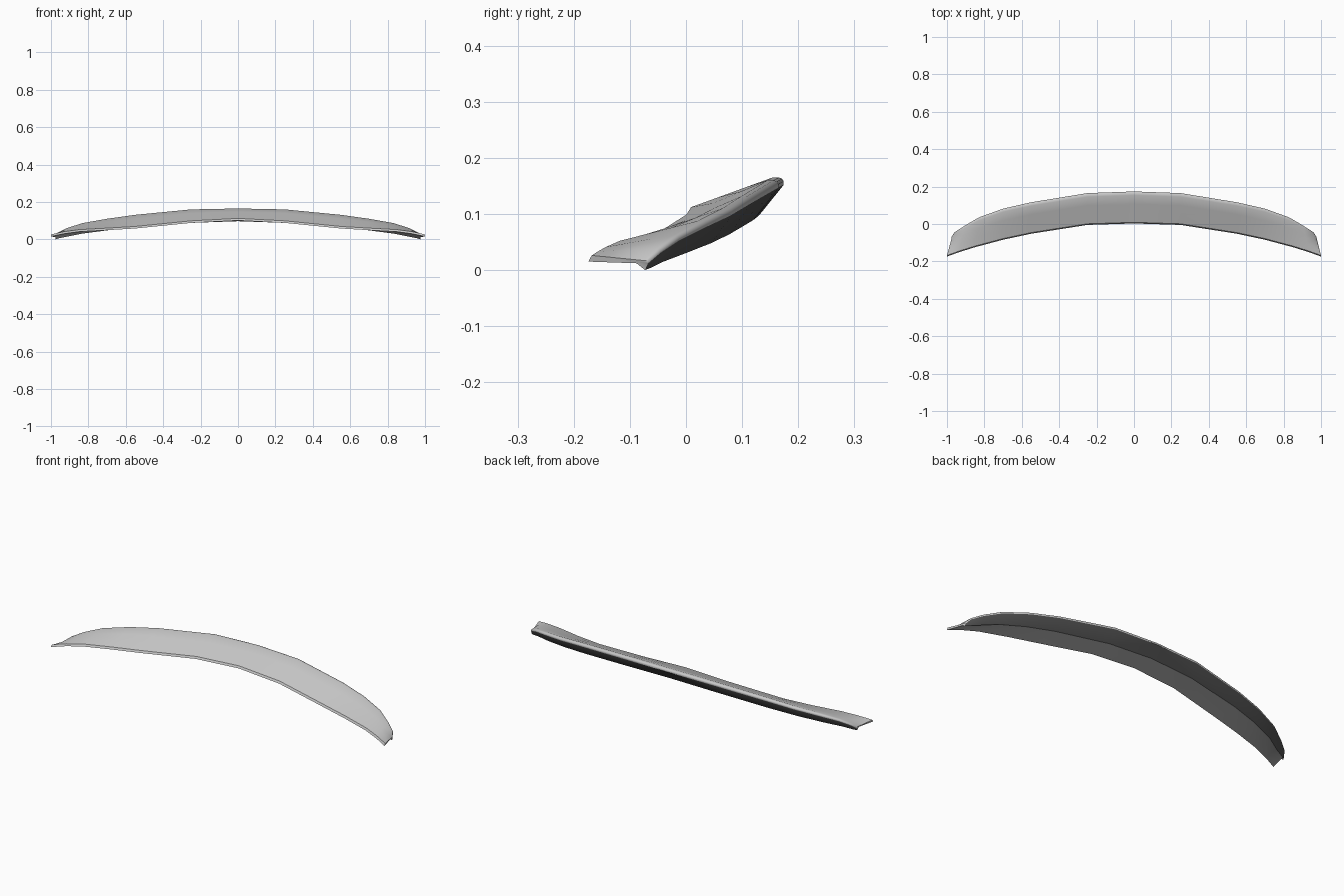
import bpy, bmesh, math

old = bpy.data.objects.get("Cube")
if old:
    bpy.data.objects.remove(old)


def make_material(name, v):
    m = bpy.data.materials.new(name)
    m.use_nodes = True
    m.diffuse_color = (v, v, v, 1)
    m.node_tree.nodes["Principled BSDF"].inputs["Base Color"].default_value = (v, v, v, 1)
    return m


# Light body and dark rear panel
paint = make_material("light_grey_paint", 0.58)
dark = make_material("dark_panel", 0.08)

# Stations from centre to tip:
# front edge x, y, z | rear lip x, y, z | lower rear edge y, z | lip thickness
stations = [
    (0.00, 0.009, 0.112, 0.00, 0.174, 0.165, 0.130, 0.097, 0.015),
    (0.25, 0.001, 0.099, 0.25, 0.165, 0.160, 0.120, 0.089, 0.015),
    (0.55, -0.046, 0.069, 0.55, 0.116, 0.131, 0.078, 0.064, 0.014),
    (0.70, -0.078, 0.060, 0.70, 0.082, 0.110, 0.045, 0.048, 0.013),
    (0.85, -0.118, 0.052, 0.83, 0.035, 0.087, 0.002, 0.031, 0.012),
    (0.93, -0.143, 0.041, 0.91, -0.012, 0.062, -0.040, 0.015, 0.010),
    (0.97, -0.157, 0.033, 0.96, -0.045, 0.038, -0.060, 0.005, 0.008),
    (1.00, -0.168, 0.026, 0.975, -0.068, 0.017, -0.073, 0.000, 0.006),
]

# Rounded lip outline (y, z) in lip thicknesses, from crest round to the rear panel
lip_shape = [(-1.3, 0), (-0.55, 0), (-0.2, -0.16), (0, -0.45), (0, -0.9)]


def section(bm, xf, yf, zf, xb, yb, zb, yl, zl, t):
    """Closed wedge section: front edge, top skin, rounded lip, rear panel, underside."""
    crest = yb + lip_shape[0][0] * t
    top = [(xf + (xb - xf) * k, yf + (crest - yf) * k, zf + (zb - zf) * k)
           for k in (0, 0.33, 0.67)]
    lip = [(xb, yb + dy * t, zb + dz * t) for dy, dz in lip_shape]
    # The underside drops into a small rear flange only near the tip
    flange = (xb, yl - 0.015, zl + 0.012 * xf ** 8)
    under = [(xb, yl, zl), flange, (xf, yf - 0.006, zf - 0.011)]
    return [bm.verts.new(p) for p in top + lip + under]


# Half blade lofted through the stations, closed at the tip
bm = bmesh.new()
loops = [section(bm, *s) for s in stations]
rear_panel = 3 + len(lip_shape) - 1
for a, b in zip(loops, loops[1:]):
    for i in range(len(a)):
        j = (i + 1) % len(a)
        face = bm.faces.new((a[i], a[j], b[j], b[i]))
        face.material_index = 1 if i == rear_panel else 0
bm.faces.new(loops[-1])
bmesh.ops.recalc_face_normals(bm, faces=bm.faces[:])

mesh = bpy.data.meshes.new("rear_spoiler")
bm.to_mesh(mesh)
bm.free()
mesh.materials.append(paint)
mesh.materials.append(dark)
spoiler = bpy.data.objects.new("rear_spoiler", mesh)
bpy.context.collection.objects.link(spoiler)

# Mirror the half across the centre
mirror = spoiler.modifiers.new("mirror", 'MIRROR')
mirror.use_clip = True

bpy.context.view_layer.objects.active = spoiler
spoiler.select_set(True)
bpy.ops.object.modifier_apply(modifier="mirror")
bpy.ops.object.shade_smooth_by_angle(angle=math.radians(38))
